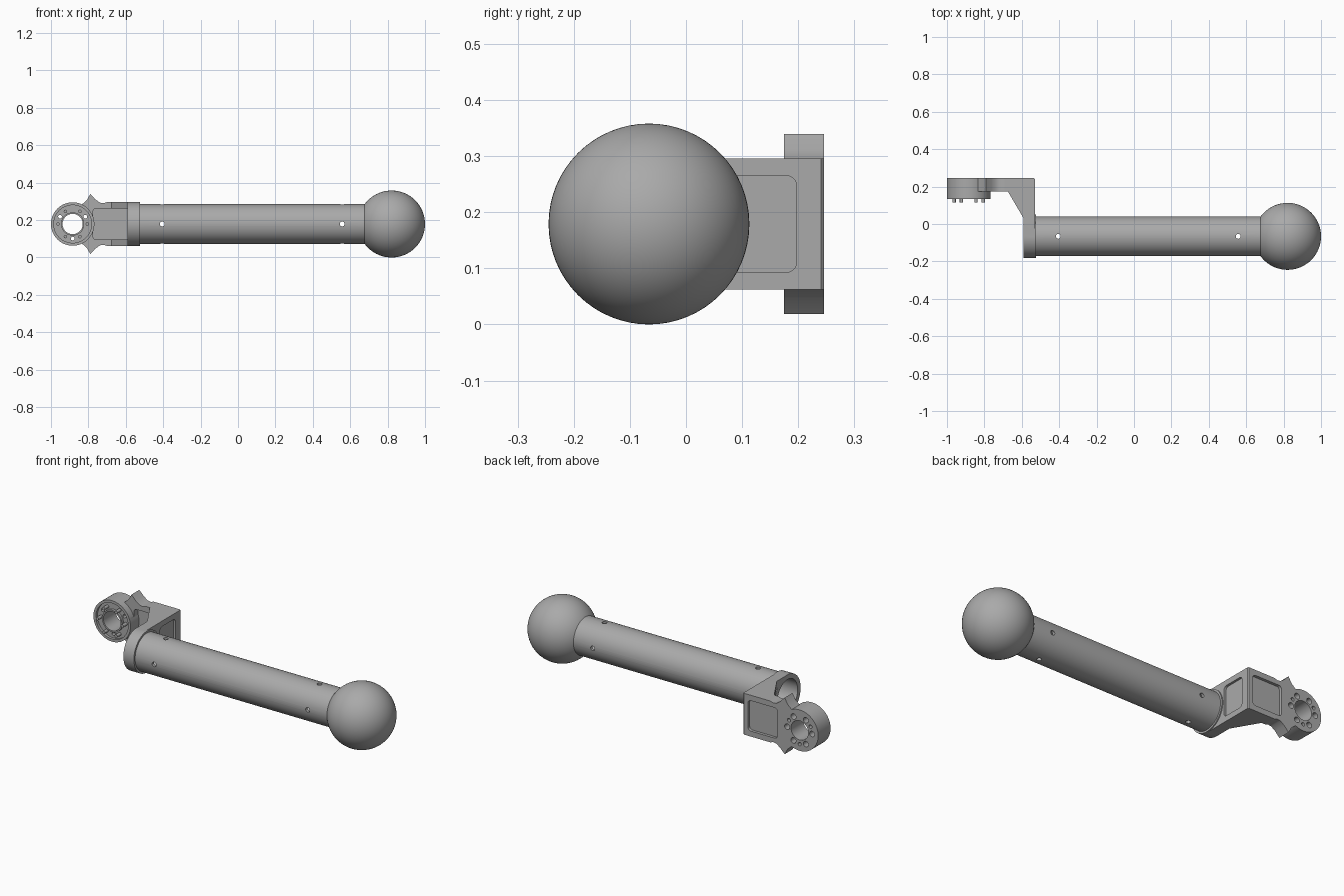
import bpy, bmesh, math
from mathutils import Matrix

if "Cube" in bpy.data.objects:
    bpy.data.objects.remove(bpy.data.objects["Cube"])

grey = bpy.data.materials.new("metal_grey")
grey.use_nodes = True
GREY = (0.40, 0.40, 0.40, 1)
grey.diffuse_color = GREY
grey.node_tree.nodes["Principled BSDF"].inputs["Base Color"].default_value = GREY

ZC = 0.179            # height of every axis
TUBE_Y = -0.066       # tube axis
RING_X = -0.884       # ring axis


def finish(bm, name):
    bmesh.ops.recalc_face_normals(bm, faces=bm.faces)
    me = bpy.data.meshes.new(name)
    bm.to_mesh(me)
    bm.free()
    me.materials.append(grey)
    ob = bpy.data.objects.new(name, me)
    bpy.context.collection.objects.link(ob)
    return ob


def prism(name, pts, axis, lo, hi, corner=0):
    """Extrude a 2D outline along an axis, optionally rounding its corners."""
    place = {"x": lambda a, b, t: (t, a, b),
             "y": lambda a, b, t: (a, t, b),
             "z": lambda a, b, t: (a, b, t)}[axis]
    bm = bmesh.new()
    low = [bm.verts.new(place(a, b, lo)) for a, b in pts]
    high = [bm.verts.new(place(a, b, hi)) for a, b in pts]
    bm.faces.new(low)
    bm.faces.new(high)
    n = len(pts)
    for i in range(n):
        j = (i + 1) % n
        bm.faces.new((low[i], low[j], high[j], high[i]))
    if corner:
        sides = [bm.edges.get((a, b)) for a, b in zip(low, high)]
        bmesh.ops.bevel(bm, geom=sides, offset=corner, segments=5,
                        profile=0.5, affect="EDGES")
    return finish(bm, name)


def rod(name, axis, a, b, r, lo, hi, n=64):
    pts = [(a + r * math.cos(math.tau * i / n), b + r * math.sin(math.tau * i / n))
           for i in range(n)]
    return prism(name, pts, axis, lo, hi)


def rect(a0, a1, b0, b1):
    return [(a0, b0), (a1, b0), (a1, b1), (a0, b1)]


def combine(target, tool, mode="DIFFERENCE"):
    mod = target.modifiers.new("boolean", "BOOLEAN")
    mod.operation, mod.object, mod.solver = mode, tool, "EXACT"
    bpy.ops.object.select_all(action="DESELECT")
    bpy.context.view_layer.objects.active = target
    target.select_set(True)
    bpy.ops.object.modifier_apply(modifier=mod.name)
    bpy.data.objects.remove(tool)


def smooth(ob):
    bpy.ops.object.select_all(action="DESELECT")
    bpy.context.view_layer.objects.active = ob
    ob.select_set(True)
    bpy.ops.object.shade_smooth_by_angle(angle=math.radians(30))


# Ball at the end
bm = bmesh.new()
bmesh.ops.create_uvsphere(bm, u_segments=64, v_segments=32, radius=0.179,
                          matrix=Matrix.Translation((0.821, TUBE_Y, ZC)))
smooth(finish(bm, "end_ball"))

# Hollow tube with crossed holes near both ends
tube = rod("tube", "x", TUBE_Y, ZC, 0.106, -0.53, 0.70)
combine(tube, rod("bore", "x", TUBE_Y, ZC, 0.09, -0.6, 0.69))
for x in (-0.405, 0.557):
    combine(tube, rod("hole", "y", x, ZC, 0.013, -0.3, 0.2, 20))
    combine(tube, rod("hole", "z", x, TUBE_Y, 0.013, -0.1, 0.5, 20))
smooth(tube)

# Bracket: side wall with sloped gussets
Z0, Z1 = ZC - 0.117, ZC + 0.117
bracket = prism("bracket", [(-0.53, TUBE_Y), (-0.59, TUBE_Y), (-0.59, 0.03),
                            (-0.675, 0.175), (-0.69, 0.175), (-0.69, 0.246),
                            (-0.535, 0.246), (-0.53, 0.241)], "z", Z0, Z1)

# Back plate with pointed ears, mirrored about the axis height
half = [(-0.54, 0.117), (-0.70, 0.117), (-0.718, 0.111), (-0.738, 0.114),
        (-0.763, 0.132), (-0.79, 0.160), (-0.808, 0.128), (-0.835, 0.104)]
outline = [(x, ZC + h) for x, h in half] + [(x, ZC - h) for x, h in reversed(half)]
combine(bracket, prism("plate", outline, "y", 0.175, 0.246), "UNION")

# Pockets: front channel, back face, outer side face
combine(bracket, prism("pocket", rect(-0.775, -0.56, 0.095, 0.263), "y", 0.03, 0.212, 0.018))
combine(bracket, prism("pocket", rect(-0.745, -0.56, 0.093, 0.265), "y", 0.230, 0.3, 0.018))
combine(bracket, prism("pocket", rect(0.06, 0.197, 0.093, 0.265), "x", -0.543, -0.4, 0.018))

# Collar and bearing ring
combine(bracket, rod("collar", "x", TUBE_Y, ZC, 0.117, -0.59, -0.524), "UNION")
combine(bracket, rod("bore", "x", TUBE_Y, ZC, 0.09, -0.7, -0.4))
combine(bracket, rod("ring", "y", RING_X, ZC, 0.116, 0.135, 0.246), "UNION")
groove = rod("groove", "y", RING_X, ZC, 0.101, 0.1, 0.150)
combine(groove, rod("hub", "y", RING_X, ZC, 0.062, 0.05, 0.3))
combine(bracket, groove)
combine(bracket, rod("bore", "y", RING_X, ZC, 0.054, 0.0, 0.4))


def around(degrees):
    t = math.radians(degrees)
    return RING_X + 0.078 * math.cos(t), ZC + 0.078 * math.sin(t)


# Counterbores, through holes and screw tips around the ring
for k in range(6):
    x, z = around(60 * k)
    combine(bracket, rod("counterbore", "y", x, z, 0.016, 0.205, 0.3, 20))
    smooth(rod(f"screw_{k + 1}", "y", x, z, 0.009, 0.115, 0.212, 16))
for angle in (30, 150, 270):
    x, z = around(angle)
    combine(bracket, rod("hole", "y", x, z, 0.010, 0.0, 0.4, 16))
smooth(bracket)
